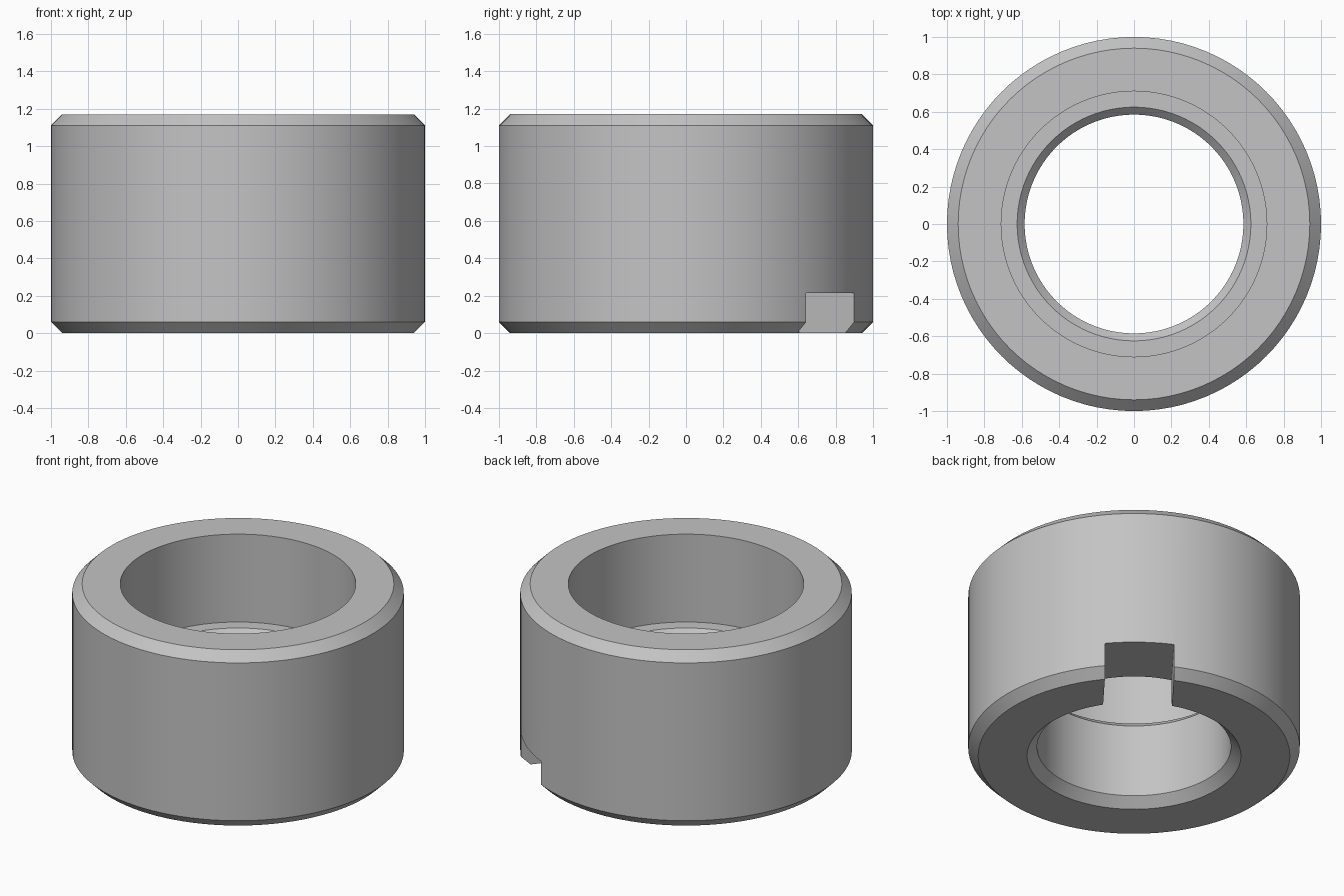
import bpy, bmesh
from math import radians, tau, cos, sin
from mathutils import Matrix, Vector

default = bpy.data.objects.get("Cube")
if default:
    bpy.data.objects.remove(default, do_unlink=True)

SEGMENTS = 96
HEIGHT = 1.17
CHAMFER = 0.06

steel = bpy.data.materials.new("plain grey steel")
steel.use_nodes = True
grey = (0.55, 0.55, 0.55, 1)
steel.diffuse_color = grey
steel.node_tree.nodes["Principled BSDF"].inputs["Base Color"].default_value = grey


def add_object(name, bm):
    bmesh.ops.recalc_face_normals(bm, faces=bm.faces)
    mesh = bpy.data.meshes.new(name)
    bm.to_mesh(mesh)
    bm.free()
    mesh.materials.append(steel)
    obj = bpy.data.objects.new(name, mesh)
    bpy.context.collection.objects.link(obj)
    return obj


def lathe(name, profile):
    """Revolve a closed (radius, height) profile around z."""
    bm = bmesh.new()
    rings = [[bm.verts.new((r * cos(tau * i / SEGMENTS), r * sin(tau * i / SEGMENTS), z))
              for r, z in profile] for i in range(SEGMENTS)]
    n = len(profile)
    for i, ring in enumerate(rings):
        following = rings[(i + 1) % SEGMENTS]
        for j in range(n):
            k = (j + 1) % n
            bm.faces.new((ring[j], following[j], following[k], ring[k]))
    return add_object(name, bm)


# Collar: chamfered outside, wide counterbore above, narrow bore below
collar = lathe("stepped_collar", [
    (0.94, 0), (1, CHAMFER), (1, HEIGHT - CHAMFER), (0.94, HEIGHT),
    (0.71, HEIGHT), (0.71, 0.585), (0.625, 0.585), (0.585, 0.545),
    (0.585, CHAMFER), (0.645, 0)])

# Key slot: one parallel-sided cut through the wall at the bottom edge
bm = bmesh.new()
bmesh.ops.create_cube(bm, size=1, matrix=(
    Matrix.Rotation(radians(52), 4, "Z")
    @ Matrix.Translation((0.8, 0, 0.0075))
    @ Matrix.Diagonal(Vector((1, 0.416, 0.415, 1)))))
cutter = add_object("slot_cutter", bm)
cutter.hide_render = True

slot = collar.modifiers.new("key_slot", "BOOLEAN")
slot.operation = "DIFFERENCE"
slot.solver = "EXACT"
slot.object = cutter

bpy.ops.object.select_all(action="DESELECT")
collar.select_set(True)
bpy.context.view_layer.objects.active = collar
bpy.ops.object.modifier_apply(modifier=slot.name)
bpy.data.objects.remove(cutter, do_unlink=True)
bpy.ops.object.shade_smooth_by_angle(angle=radians(30))
